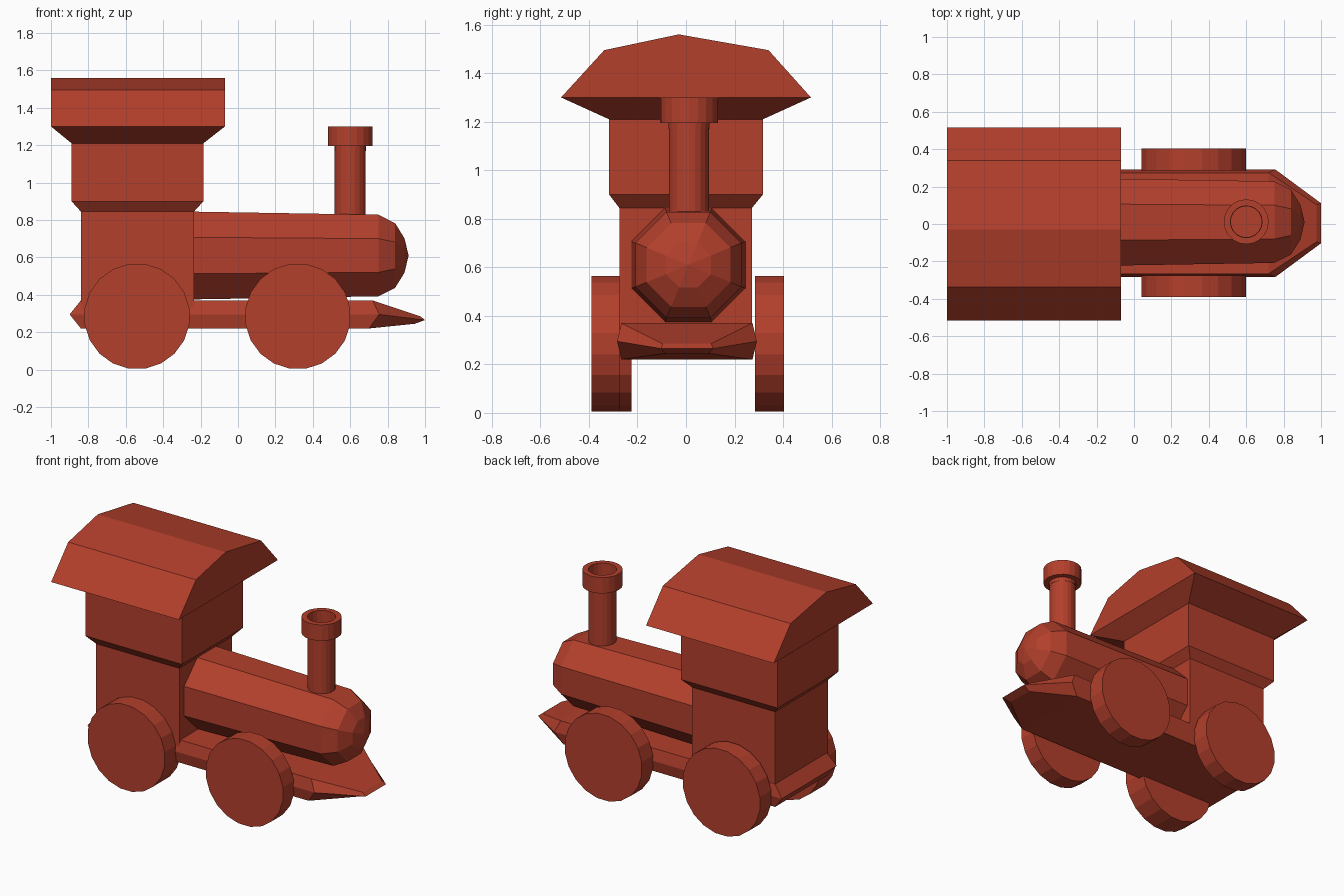
import bpy, bmesh, math

if "Cube" in bpy.data.objects:
    bpy.data.objects.remove(bpy.data.objects["Cube"])

paint = bpy.data.materials.new("red_paint")
paint.diffuse_color = (0.45, 0.05, 0.025, 1)
paint.use_nodes = True
paint.node_tree.nodes["Principled BSDF"].inputs["Base Color"].default_value = paint.diffuse_color


def loft(name, rings, cap_start=True, cap_end=True):
    """Skin a list of equal-length point rings; one-point rings become tips."""
    bm = bmesh.new()
    loops = [[bm.verts.new(p) for p in ring] for ring in rings]
    for a, b in zip(loops, loops[1:]):
        n = max(len(a), len(b))
        for i in range(n):
            j = (i + 1) % n
            if len(b) == 1:
                bm.faces.new((a[i], a[j], b[0]))
            else:
                bm.faces.new((a[i], a[j], b[j], b[i]))
    for loop, wanted in ((loops[0], cap_start), (loops[-1], cap_end)):
        if not wanted or len(loop) < 3:
            continue
        if len(loop) == 6:  # hexagonal ends are creased along their middle
            bm.faces.new(loop[:4])
            bm.faces.new((loop[3], loop[4], loop[5], loop[0]))
        else:
            bm.faces.new(loop)
    bmesh.ops.recalc_face_normals(bm, faces=bm.faces)
    mesh = bpy.data.meshes.new(name)
    bm.to_mesh(mesh)
    bm.free()
    mesh.materials.append(paint)
    obj = bpy.data.objects.new(name, mesh)
    bpy.context.collection.objects.link(obj)
    return obj


def rect(x0, x1, y0, y1, z):
    return [(x0, y0, z), (x1, y0, z), (x1, y1, z), (x0, y1, z)]


def circle(axis, centre, r, n, offset=0.0):
    """Ring of n points around the given axis."""
    pts = []
    for i in range(n):
        a = 2 * math.pi * (i + offset) / n
        p = list(centre)
        u, v = [k for k in range(3) if k != axis]
        p[u] += r * math.cos(a)
        p[v] += r * math.sin(a)
        pts.append(tuple(p))
    return pts


# Cab: wide upper box, chamfer, narrower lower box
loft("cab", [rect(-0.84, -0.235, -0.275, 0.272, 0.30),
             rect(-0.84, -0.235, -0.275, 0.272, 0.845),
             rect(-0.89, -0.185, -0.317, 0.317, 0.90),
             rect(-0.89, -0.185, -0.317, 0.317, 1.21)])

# Roof underside flare, then the arched roof on top
loft("roof_underside", [rect(-0.89, -0.185, -0.317, 0.317, 1.21),
                        rect(-1.0, -0.07, -0.515, 0.515, 1.30)],
     cap_end=False)
arch = [(-0.515, 1.30), (-0.337, 1.495), (-0.03, 1.56),
        (0.34, 1.495), (0.515, 1.30)]
loft("roof", [[(x, y, z) for y, z in arch] for x in (-1.0, -0.07)])

# Boiler: slightly tapered octagon with a faceted domed nose
boiler = [(-0.25, 0.254), (0.75, 0.236), (0.84, 0.187), (0.89, 0.10)]
rings = [circle(0, (x, 0.01, 0.61), r, 8, 0.5) for x, r in boiler]
loft("boiler", rings + [[(0.912, 0.01, 0.61)]])

# Chimney: pipe, collar and open mouth
chimney = [(0.083, 0.75), (0.083, 1.195), (0.12, 1.195), (0.12, 1.30),
           (0.085, 1.30), (0.085, 1.17)]
loft("chimney", [circle(2, (0.60, 0.012, z), r, 20) for r, z in chimney])


# Frame: hexagonal bar with creased rear and a wedge-shaped front
def hexagon(mid, top, bottom):
    """Mirror (x, half width, z) points into a six-point ring."""
    c = 0.004
    pts = [(p[0], c + s * p[1], p[2])
           for s, order in ((1, (mid, top)), (-1, (top, mid)))
           for p in order]
    return pts + [(bottom[0], c - bottom[1], bottom[2]),
                  (bottom[0], c + bottom[1], bottom[2])]


loft("frame", [hexagon((-0.90, 0.285, 0.295), (-0.84, 0.27, 0.37), (-0.84, 0.27, 0.22)),
               hexagon((0.755, 0.288, 0.295), (0.72, 0.27, 0.37), (0.70, 0.27, 0.22)),
               hexagon((1.0, 0.107, 0.265), (0.975, 0.10, 0.285), (0.945, 0.09, 0.245))])

# Wheels: the rear one on the front side reaches further inward
for name, x, y0, y1 in (("front_wheel_right", 0.32, -0.39, -0.275),
                        ("front_wheel_left", 0.32, 0.285, 0.403),
                        ("rear_wheel_right", -0.54, -0.39, -0.225),
                        ("rear_wheel_left", -0.54, 0.285, 0.403)):
    loft(name, [circle(1, (x, y, 0.285), 0.283, 20, 0.5) for y in (y0, y1)])
